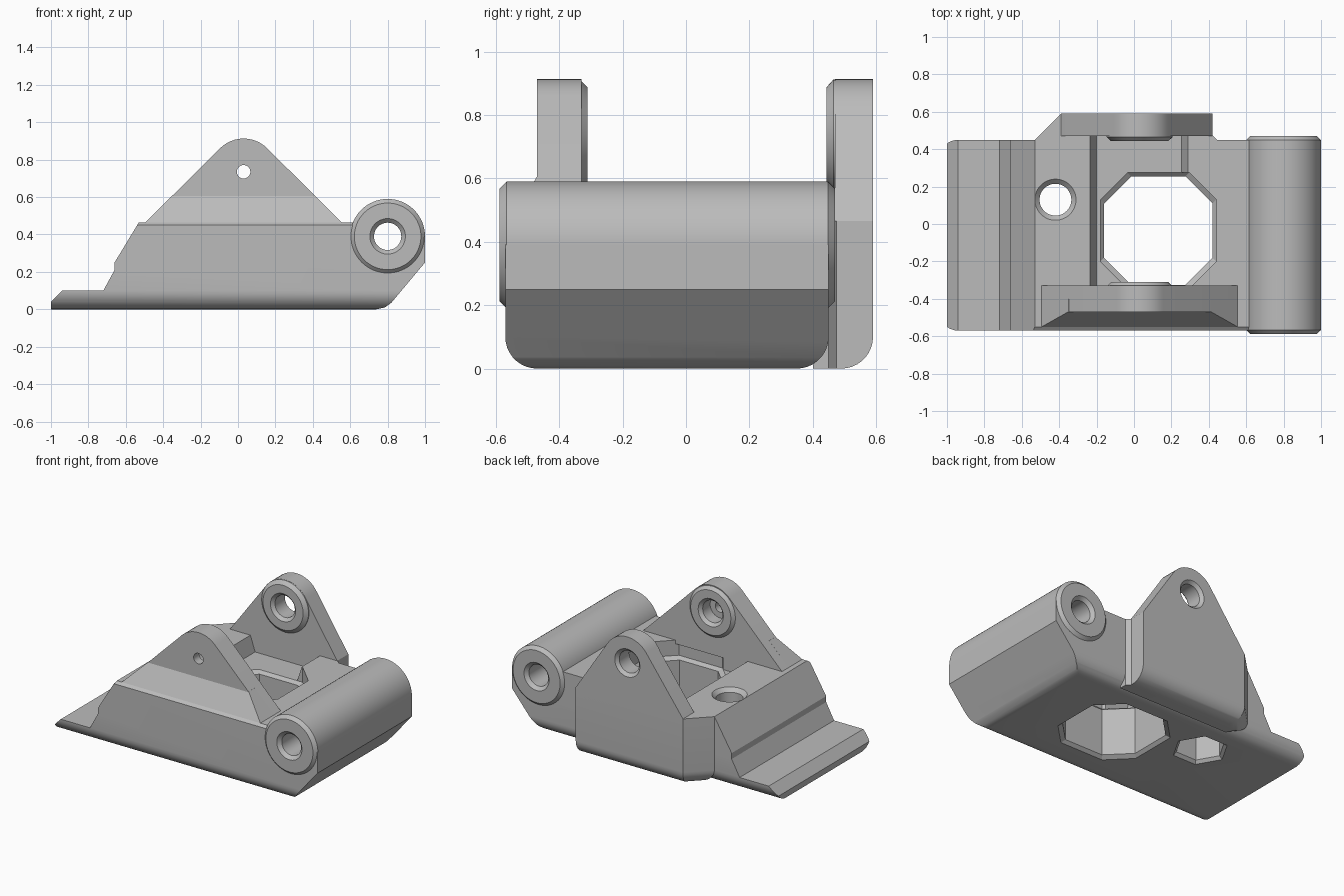
import bpy, bmesh, math
from mathutils import Vector
from mathutils.geometry import convex_hull_2d

cube = bpy.data.objects.get("Cube")
if cube:
    bpy.data.objects.remove(cube, do_unlink=True)

grey = bpy.data.materials.new("light_grey")
grey.use_nodes = True
GREY = (0.5, 0.5, 0.5, 1)
grey.diffuse_color = GREY
grey.node_tree.nodes["Principled BSDF"].inputs["Base Color"].default_value = GREY

PLACE = {"x": lambda u, v, t: (t, u, v),
         "y": lambda u, v, t: (u, t, v),
         "z": lambda u, v, t: (u, v, t)}


def loft(name, axis, rings):
    """Solid skinned through (position, outline) rings along an axis."""
    bm = bmesh.new()
    rows = [[bm.verts.new(PLACE[axis](u, v, t)) for u, v in pts] for t, pts in rings]
    n = len(rows[0])
    for a, b in zip(rows, rows[1:]):
        for i in range(n):
            j = (i + 1) % n
            bm.faces.new((a[i], a[j], b[j], b[i]))
    bm.faces.new(rows[0])
    bm.faces.new(rows[-1])
    bmesh.ops.recalc_face_normals(bm, faces=bm.faces)
    mesh = bpy.data.meshes.new(name)
    bm.to_mesh(mesh)
    bm.free()
    mesh.materials.append(grey)
    ob = bpy.data.objects.new(name, mesh)
    bpy.context.collection.objects.link(ob)
    return ob


def prism(name, axis, a, b, pts):
    return loft(name, axis, [(a, pts), (b, pts)])


def circle(cx, cy, r, n=48, turn=0.0):
    return [(cx + r * math.cos(turn + math.tau * i / n),
             cy + r * math.sin(turn + math.tau * i / n)) for i in range(n)]


def rings(cx, cy, steps, n=48, turn=0.0):
    """Circle rings from (position, radius) steps."""
    return [(t, circle(cx, cy, r, n, turn)) for t, r in steps]


def rect(x0, x1, y0, y1):
    return [(x0, y0), (x1, y0), (x1, y1), (x0, y1)]


def hull(pts):
    return [pts[i] for i in convex_hull_2d([Vector(p) for p in pts])]


def boolean(ob, other, op="DIFFERENCE"):
    mod = ob.modifiers.new("cut", "BOOLEAN")
    mod.operation, mod.object, mod.solver = op, other, "EXACT"
    bpy.context.view_layer.objects.active = ob
    bpy.ops.object.modifier_apply(modifier=mod.name)


def discard(*obs):
    for ob in obs:
        bpy.data.objects.remove(ob, do_unlink=True)


TOP = 0.465          # deck height
FLOOR = 0.36         # pocket floor height
EAR = (0.03, 0.735)  # pin centre of the ears (x, z)
BAR = (0.8, 0.39)    # barrel centre (x, z)
R = 0.1              # rounding of the lower long edges

# Main body: side profile limited by a section with rounded lower edges
body = prism("body", "y", -0.7, 0.7, [
    (-1, 0), (0.74, 0), (0.785, 0.01), (0.82, 0.035), (1, 0.25), (1, 0.39),
    (0.9, TOP), (-0.53, TOP), (-0.66, 0.25), (-0.66, 0.21), (-0.72, 0.1),
    (-0.94, 0.1), (-1, 0.04)])
arc = [math.radians(a) for a in range(0, 91, 10)]
section = [(-0.57 + R - R * math.cos(a), R - R * math.sin(a)) for a in arc]
section += [(0.45 - R + R * math.sin(a), R - R * math.cos(a)) for a in arc]
section += [(0.45, 0.6), (-0.55, 0.6), (-0.55, TOP), (-0.57, TOP - 0.015)]
limit = prism("limit", "x", -1.1, 1.1, section)
boolean(body, limit, "INTERSECT")
discard(limit)


# Widened rear side carrying the back ear
def plate_outline(d):
    s = math.sqrt(2)
    return [(-0.53 + d * s, 0.45), (-0.39 + d * (s - 1), 0.59 - d), (0.42, 0.59 - d),
            (0.42, 0.475), (0.445, 0.45), (0.445, 0.4), (-0.4, 0.4)]


side_plate = loft("rear_side_plate", "z",
                  [(R - R * math.sin(a), plate_outline(R - R * math.cos(a)))
                   for a in reversed(arc)] + [(TOP, plate_outline(0))])

# Ears, with their inner bosses
front_ear = prism("front_ear", "y", -0.47, -0.33,
                  hull([(-0.494, TOP), (0.554, TOP), (-0.494, 0.44), (0.554, 0.44)]
                       + circle(*EAR, 0.178)))
back_ear = prism("back_ear", "y", 0.47, 0.59,
                 hull([(-0.39, TOP), (0.42, TOP), (-0.39, 0.4), (0.42, 0.4)]
                      + circle(*EAR, 0.178)))
front_boss = loft("front_ear_boss", "y",
                  rings(*EAR, [(-0.4, 0.177), (-0.335, 0.177), (-0.31, 0.152)]))
back_boss = loft("back_ear_boss", "y",
                 rings(*EAR, [(0.53, 0.177), (0.465, 0.177), (0.443, 0.152)]))
boolean(front_ear, front_boss, "UNION")
boolean(back_ear, back_boss, "UNION")
discard(front_boss, back_boss)

# Sloped foot in front of the front ear
ear_foot = loft("front_ear_foot", "z", [
    (0.455, rect(-0.494, 0.554, -0.55, -0.4)), (TOP, rect(-0.494, 0.554, -0.55, -0.4)),
    (0.61, rect(-0.349, 0.409, -0.468, -0.4))])

# Hinge barrel with chamfered ends
barrel = loft("hinge_barrel", "y", rings(*BAR, [
    (-0.588, 0.178), (-0.566, 0.2), (0.448, 0.2), (0.47, 0.178)], 64))

# Pocket between the ears
pocket = loft("pocket_cutter", "z", [
    (FLOOR, rect(-0.2, 0.255, -0.33, 0.47)), (TOP, rect(-0.235, 0.29, -0.33, 0.47)),
    (0.6, rect(-0.235, 0.29, -0.33, 0.47))])
for part in (body, side_plate):
    boolean(part, pocket)


# Eight-sided window through the floor, chamfered at its rims
def window(r, c=0.145):
    x, y = 0.13, -0.035
    return [(x + sx * a, y + sy * b) for sx, sy, a, b in (
        (1, -1, r - c, r), (1, -1, r, r - c), (1, 1, r, r - c), (1, 1, r - c, r),
        (-1, 1, r - c, r), (-1, 1, r, r - c), (-1, -1, r, r - c), (-1, -1, r - c, r))]


opening = loft("window_cutter", "z", [
    (-0.05, window(0.31)), (0, window(0.31)), (0.02, window(0.29)),
    (FLOOR - 0.02, window(0.29)), (FLOOR, window(0.31)), (0.7, window(0.31))])

# Bolt hole with countersink above and a six-sided nut recess below
bolt = loft("bolt_cutter", "z", rings(-0.42, 0.13, [
    (0.1, 0.085), (TOP - 0.025, 0.085), (TOP, 0.11), (0.6, 0.11)]))
nut = loft("nut_cutter", "z", rings(-0.42, 0.13, [
    (-0.05, 0.175), (0, 0.175), (0.02, 0.155), (0.18, 0.155)], 6))
for cutter in (opening, bolt, nut):
    boolean(body, cutter)

# Hinge pin bore
bore = loft("bore_cutter", "y", rings(*BAR, [
    (-0.7, 0.095), (-0.588, 0.095), (-0.566, 0.073),
    (0.448, 0.073), (0.47, 0.095), (0.7, 0.095)]))
for part in (body, barrel):
    boolean(part, bore)

# Ear pin holes: blind with a small vent at the front, through at the back
pin = loft("pin_cutter", "y", rings(*EAR, [
    (-0.41, 0.075), (-0.33, 0.075), (-0.31, 0.095), (-0.2, 0.095)]))
vent = loft("vent_cutter", "y", rings(*EAR, [(-0.6, 0.036), (-0.38, 0.036)], 32))
rear_pin = loft("rear_pin_cutter", "y", rings(*EAR, [
    (0.3, 0.095), (0.443, 0.095), (0.463, 0.075),
    (0.57, 0.075), (0.59, 0.095), (0.7, 0.095)]))
boolean(front_ear, pin)
boolean(front_ear, vent)
boolean(back_ear, rear_pin)
discard(pocket, opening, bolt, nut, bore, pin, vent, rear_pin)

# Smooth the rounded surfaces, keep the edges crisp
bpy.ops.object.select_all(action="DESELECT")
for part in (body, side_plate, front_ear, back_ear, ear_foot, barrel):
    part.select_set(True)
bpy.context.view_layer.objects.active = body
bpy.ops.object.shade_smooth_by_angle(angle=math.radians(25))
